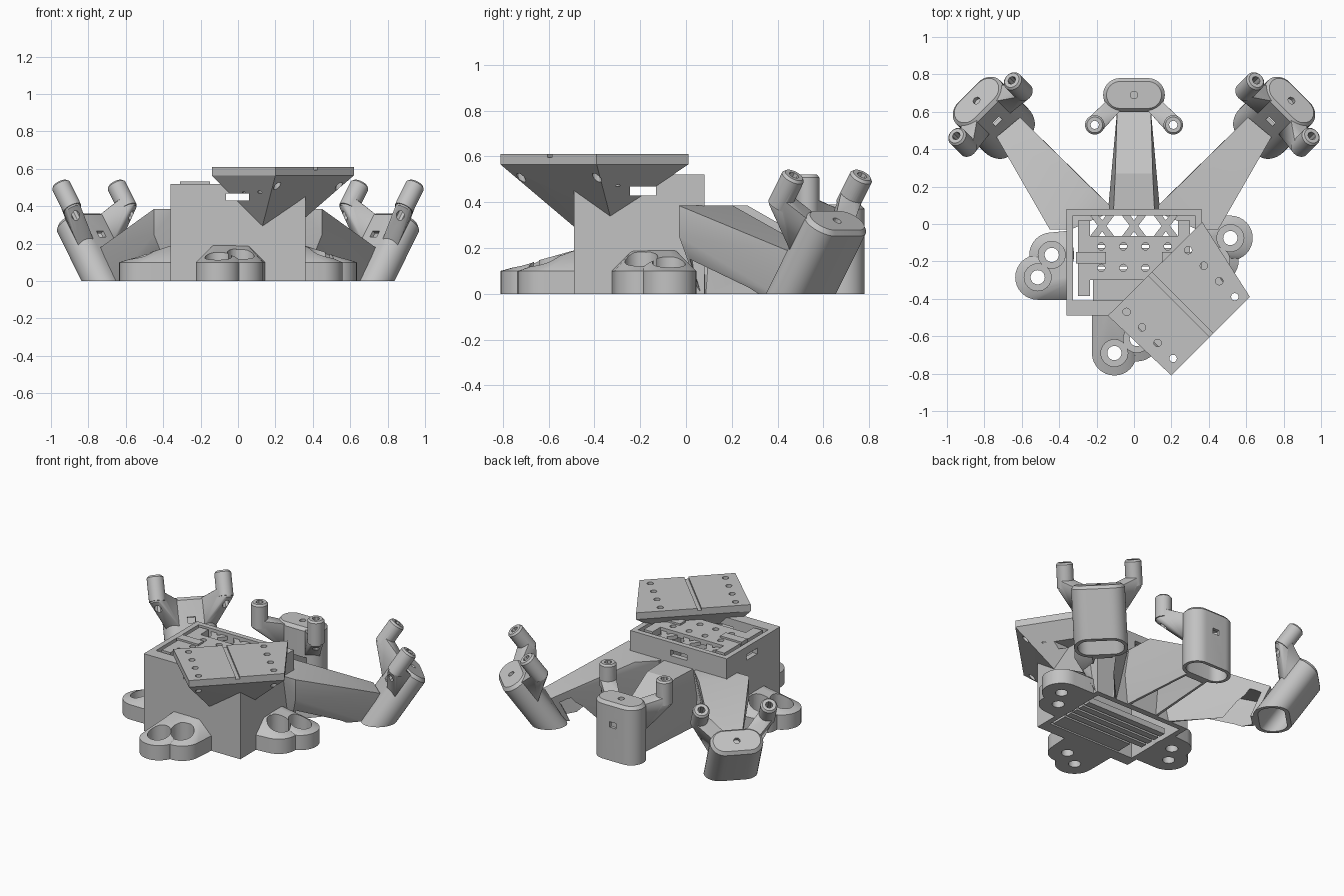
import bpy, bmesh, math
from mathutils import Matrix, Vector

cube = bpy.data.objects.get("Cube")
if cube:
    bpy.data.objects.remove(cube, do_unlink=True)

grey = bpy.data.materials.new("plain grey")
grey.use_nodes = True
grey.diffuse_color = (0.54, 0.54, 0.54, 1)
grey.node_tree.nodes["Principled BSDF"].inputs["Base Color"].default_value = grey.diffuse_color
parts = []


# Helpers
def hull(name, pts, m=Matrix()):
    bm = bmesh.new()
    for p in pts:
        bm.verts.new(m @ Vector(p))
    res = bmesh.ops.convex_hull(bm, input=bm.verts)
    loose = [v for v in res["geom_interior"] if isinstance(v, bmesh.types.BMVert)]
    bmesh.ops.delete(bm, geom=loose, context="VERTS")
    bmesh.ops.dissolve_limit(bm, angle_limit=0.01, verts=bm.verts, edges=bm.edges)
    bmesh.ops.recalc_face_normals(bm, faces=bm.faces)
    mesh = bpy.data.meshes.new(name)
    bm.to_mesh(mesh)
    bm.free()
    mesh.materials.append(grey)
    ob = bpy.data.objects.new(name, mesh)
    bpy.context.scene.collection.objects.link(ob)
    parts.append(ob)
    return ob


def block(name, x0, x1, y0, y1, z0, z1, m=Matrix()):
    return hull(name, [(x, y, z) for x in (x0, x1) for y in (y0, y1) for z in (z0, z1)], m)


def ring(x, y, z, r, n=32):
    return [(x + r * math.cos(math.tau * i / n), y + r * math.sin(math.tau * i / n), z)
            for i in range(n)]


def rod(name, x, y, z0, z1, r, m=Matrix(), n=24):
    return hull(name, ring(x, y, z0, r, n) + ring(x, y, z1, r, n), m)


def stadium(z, r, half=0.075):
    return ring(half, 0, z, r) + ring(-half, 0, z, r)


def combine(ob, tools, op="DIFFERENCE"):
    for t in tools:
        mod = ob.modifiers.new("combine", "BOOLEAN")
        mod.object, mod.operation, mod.solver = t, op, "EXACT"
    bpy.context.view_layer.update()
    dg = bpy.context.evaluated_depsgraph_get()
    mesh = bpy.data.meshes.new_from_object(ob.evaluated_get(dg))
    ob.modifiers.clear()
    ob.data = mesh
    for t in tools:
        parts.remove(t)
        bpy.data.objects.remove(t, do_unlink=True)


def slots():
    return [block("cutter", -0.065, 0.06, -2, 2, 0.43, 0.468),
            block("cutter", -2, 2, -0.245, -0.13, 0.43, 0.468)]


# Hollow main box
box = block("main_box", -0.36, 0.36, -0.49, 0.08, 0, 0.52)
combine(box, [block("cutter", -0.325, 0.325, -0.41, 0.045, -1, 1)] + slots())

# Inner tray, rails and braces
tray = block("tray_plate", -0.24, 0.24, -0.30, -0.065, 0.485, 0.52)
combine(tray, [rod("cutter", x, y, 0, 1, 0.02, n=12)
               for x in (-0.175, -0.057, 0.061, 0.18) for y in (-0.12, -0.235)])
for side in (-1, 1):
    block("tray_rail", side * 0.235, side * 0.30, -0.385, 0.02, 0.475, 0.52)
    block("rail_tie", side * 0.15, side * 0.31, -0.21, -0.15, 0.475, 0.532)
for x in (-0.17, 0, 0.17):
    for s in (-1, 1):
        m = Matrix.Translation((x, -0.01, 0)) @ Matrix.Rotation(s * 0.65, 4, "Z")
        block("tray_brace", -0.018, 0.018, -0.08, 0.08, 0.475, 0.5, m)

# Slatted floor of the box
block("floor_plate", -0.22, 0.3, -0.41, -0.30, 0.01, 0.05)
for i in range(4):
    y = -0.285 + 0.058 * i
    block("floor_slat", -0.3, 0.3, y, y + 0.042, 0.01, 0.05)

# Corner shelf with an overhanging underside
outline = [(-0.14, -0.49), (0.20, -0.81), (0.62, -0.39), (0.365, 0.01)]
shelf = hull("corner_shelf", [(x, y, z) for x, y in outline for z in (0.565, 0.61)]
             + [(0.13, -0.485, 0.29), (0.355, -0.33, 0.335)])
turn = Matrix.Translation((0.25, -0.43, 0)) @ Matrix.Rotation(-math.pi / 4, 4, "Z")
tools = [block("cutter", -0.5, 0.5, -0.013, 0.013, 0.595, 0.7, turn)]
for i in range(4):
    tools += [rod("cutter", x + 0.083 * i, y - 0.083 * i, 0.47, 1, 0.02, n=12)
              for x, y in ((0.29, -0.14), (-0.04, -0.47))]
combine(shelf, tools + slots())


# Twin-lobed mounting feet: base point, sideways and outward directions, reach
def foot(name, base, side, out, reach):
    base, side, out = (Vector(v).to_3d() for v in (base, side, out))
    m = Matrix((side, out, (0, 0, 1))).transposed().to_4x4()
    m.translation = base
    lobes = ((-0.065, reach, -0.185, 0.03), (0.055, reach - 0.075, -0.06, 0.185))
    halves = []
    for x, y, x0, x1 in lobes:
        pts = ring(x, y, 0, 0.12) + ring(x, y, 0.1, 0.12)
        pts += [(w, -0.02, z) for w in (x0, x1) for z in (0, 0.1)]
        pts += [(w, -0.02, 0.195) for w in (max(x0, -0.09), min(x1, 0.09))]
        halves.append(hull(name, pts, m))
    combine(halves[0], halves[1:], "UNION")
    tools = []
    for x, y, _, _ in lobes:
        tools += [rod("cutter", x, y, 0.05, 1, 0.072, m, 32), rod("cutter", x, y, -1, 1, 0.038, m)]
    combine(halves[0], tools)


foot("front_foot", (-0.04, -0.49), (1, 0), (0, -1), 0.20)
foot("right_foot", (-0.36, -0.22), (0, 1), (-1, 0), 0.155)
foot("left_foot", (0.36, -0.14), (0, -1), (1, 0), 0.155)


# Tapered hollow arms
def arm(name, pts):
    mid = sum((Vector(p) for p in pts), Vector()) / len(pts)
    inner = [(mid.x + (p[0] - mid.x) * 0.82, mid.y + (p[1] - mid.y) * 0.88, p[2] - 0.035)
             for p in pts]
    ob = hull(name, pts)
    combine(ob, [hull("cutter", inner)])


arm("back_arm", [(s * x, y, z) for s in (-1, 1) for x, y, z in
                 ((0.11, 0.06, 0.385), (0.1, 0.27, 0.385), (0.09, 0.61, 0.19),
                  (0.14, 0.06, 0.2), (0.12, 0.06, 0), (0.08, 0.61, 0))])
for s, label in ((-1, "right"), (1, "left")):
    arm(label + "_arm", [(s * x, y, z) for x, y, z in (
        (0.45, -0.03, 0.385), (0.45, -0.03, 0.25), (0.34, -0.03, 0.385), (0.13, 0.06, 0.385),
        (0.13, 0.10, 0.385), (0.24, 0.205, 0.385), (0.735, 0.465, 0.18), (0.61, 0.57, 0.18),
        (0.35, 0.06, 0), (0.2, 0.07, 0), (0.66, 0.39, 0), (0.57, 0.47, 0))])


# Posts with a chamfered cap, a hollow core, one wall slot and two horns
def post(label, cap, spin, tilt, slot_side):
    m = (Matrix.Translation(cap) @ Matrix.Rotation(math.radians(spin), 4, "Z")
         @ Matrix.Rotation(math.radians(-tilt), 4, "X") @ Matrix.Translation((0, 0, -0.39)))

    def ground():
        return block("cutter", -3, 3, -3, 3, -2, 0)

    body = hull(label + "_post", stadium(-0.2, 0.09) + stadium(0.37, 0.09) + stadium(0.39, 0.072), m)
    core = hull("cutter", stadium(-0.4, 0.068) + stadium(0.345, 0.068), m)
    combine(body, [core, rod("cutter", 0, 0, 0.365, 0.5, 0.02, m, 12),
                   block("cutter", -0.025, 0.025, 0, slot_side * 0.2, 0.225, 0.262, m), ground()])
    for s in (-1, 1):
        x, y = s * 0.21, -0.16
        horn = hull(label + "_horn", ring(x, y, 0.36, 0.052) + ring(x, y, 0.508, 0.052)
                    + ring(x, y, 0.52, 0.042), m)
        web = hull("web", ring(x, y, 0.35, 0.045) + ring(x, y, 0.41, 0.05)
                   + [(s * a, b, z) for a, b in ((0.07, -0.08), (0.15, -0.035))
                      for z in (0.2, 0.375)], m)
        combine(horn, [web], "UNION")
        combine(horn, [rod("cutter", x, y, -0.2, 1, 0.023, m, 8)])


post("back", (0, 0.69, 0.39), 0, 0, 1)
post("right", (-0.842, 0.66, 0.32), 45, 35, -1)
post("left", (0.842, 0.66, 0.32), -45, 35, -1)

# Smooth round walls, keep edges sharp
bpy.ops.object.select_all(action="DESELECT")
for ob in parts:
    ob.select_set(True)
bpy.context.view_layer.objects.active = box
bpy.ops.object.shade_smooth_by_angle(angle=math.radians(28))
